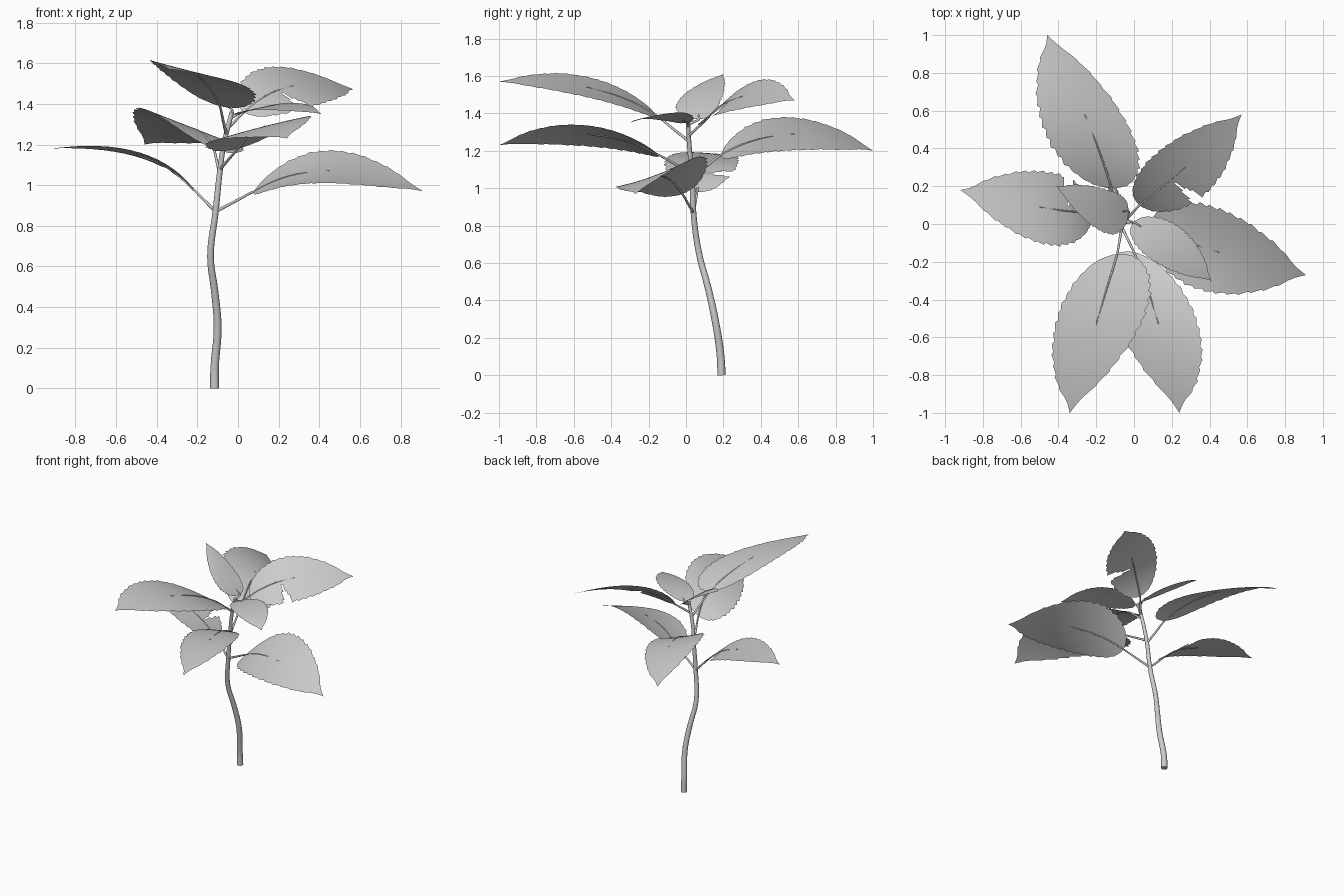
import bpy
import bmesh
from mathutils import Vector

default_cube = bpy.data.objects.get("Cube")
if default_cube:
    bpy.data.objects.remove(default_cube, do_unlink=True)

grey = bpy.data.materials.new("plain grey")
grey.use_nodes = True
grey.diffuse_color = (0.6, 0.6, 0.6, 1)
grey.node_tree.nodes["Principled BSDF"].inputs["Base Color"].default_value = grey.diffuse_color

TEETH = 15          # serrations along each leaf side
STEPS = TEETH * 4   # samples from leaf base to tip
HALF = 6            # samples from midrib to edge

# Half width of a leaf along its length: blunt base, drawn-out tip
PROFILE = [(0, 0.1), (0.03, 0.4), (0.1, 0.64), (0.2, 0.85), (0.35, 1), (0.5, 1),
           (0.65, 0.88), (0.8, 0.6), (0.88, 0.37), (0.94, 0.14), (1, 0)]

# Stem centreline, bottom to top
STEM = [Vector(p) for p in [(-0.115, 0.19, 0), (-0.115, 0.185, 0.1), (-0.1, 0.155, 0.3),
                            (-0.115, 0.115, 0.48), (-0.135, 0.07, 0.65), (-0.11, 0.04, 0.87),
                            (-0.09, 0.033, 1.06), (-0.07, 0.02, 1.2), (-0.03, 0.01, 1.36)]]


def width_at(t):
    for (a, wa), (b, wb) in zip(PROFILE, PROFILE[1:]):
        if t <= b:
            return wa + (wb - wa) * (t - a) / (b - a)
    return 0


def stem_at(z):
    for a, b in zip(STEM, STEM[1:]):
        if z <= b.z:
            return a.lerp(b, (z - a.z) / (b.z - a.z))
    return STEM[-1].copy()


def tube(name, points, start_radius, end_radius):
    """Tapered round tube through the points, turned into a smooth mesh."""
    curve = bpy.data.curves.new(name, "CURVE")
    curve.dimensions = "3D"
    curve.bevel_depth = 1
    curve.bevel_resolution = 6
    curve.resolution_u = 5
    curve.use_fill_caps = True
    spline = curve.splines.new("BEZIER")
    spline.bezier_points.add(len(points) - 1)
    for i, (knot, point) in enumerate(zip(spline.bezier_points, points)):
        knot.co = point
        knot.handle_left_type = knot.handle_right_type = "AUTO"
        knot.radius = start_radius + (end_radius - start_radius) * i / (len(points) - 1)
    curve.materials.append(grey)
    obj = bpy.data.objects.new(name, curve)
    bpy.context.collection.objects.link(obj)
    bpy.ops.object.select_all(action="DESELECT")
    obj.select_set(True)
    bpy.context.view_layer.objects.active = obj
    bpy.ops.object.convert(target="MESH")
    bpy.ops.object.shade_smooth_by_angle()


def leaf(name, stem_z, base, mid, tip, left, right, bite=None, rib=0.5):
    """Curved serrated blade; left and right are edge points beside the midrib centre."""
    base, mid, tip, left, right = map(Vector, (base, mid, tip, left, right))
    control = mid * 2 - (base + tip) / 2
    across = (left - right) / 2
    camber = (left + right) / 2 - mid

    def midrib(t):
        return base * (1 - t) ** 2 + control * 2 * t * (1 - t) + tip * t * t

    bm = bmesh.new()
    rows = []
    for i in range(STEPS + 1):
        t = i / STEPS
        tooth = (i % 4) / 3 - 0.5
        row = []
        for j in range(-HALF, HALF + 1):
            u = j / HALF
            w = width_at(t) * (1 - 0.06 * tooth * abs(u) ** 3)
            row.append(bm.verts.new(midrib(t) + across * u * w + camber * (u * w) ** 2))
        rows.append(row)
    for i in range(STEPS):
        for j in range(2 * HALF):
            u, t = (j + 0.5) / HALF - 1, (i + 0.5) / STEPS
            # Torn notch narrowing inward from the right edge
            if bite and abs(t - bite) < 0.06 * (-u - 0.2):
                continue
            face = bm.faces.new((rows[i][j], rows[i][j + 1], rows[i + 1][j + 1], rows[i + 1][j]))
            face.smooth = True
    bmesh.ops.remove_doubles(bm, verts=bm.verts, dist=0.0001)
    loose = [v for v in bm.verts if not v.link_faces]
    bmesh.ops.delete(bm, geom=loose, context="VERTS")
    mesh = bpy.data.meshes.new(name)
    bm.to_mesh(mesh)
    bm.free()
    mesh.materials.append(grey)
    bpy.context.collection.objects.link(bpy.data.objects.new(name, mesh))

    # Leaf stalk continuing along the blade as its midrib
    start = stem_at(stem_z)
    points = [start, start.lerp(base, 0.5), base, midrib(rib / 2), midrib(rib)]
    tube(name + "_stalk", points, 0.008, 0.003)


tube("stem", STEM, 0.022, 0.011)

# Lower pair
leaf("lower_left_leaf", 0.87, (0.08, -0.02, 0.97), (0.45, -0.15, 1.07), (0.91, -0.27, 0.97),
     (0.48, 0.07, 1.17), (0.4, -0.36, 1.01))
leaf("lower_right_leaf", 0.87, (-0.22, 0.06, 0.98), (-0.5, 0.09, 1.15), (-0.92, 0.18, 1.18),
     (-0.5, -0.1, 1.165), (-0.5, 0.28, 1.14), bite=0.26)

# Middle pair
leaf("middle_back_leaf", 1.06, (-0.12, 0.19, 1.18), (-0.26, 0.58, 1.29), (-0.46, 1, 1.2),
     (-0.49, 0.54, 1.38), (-0.03, 0.52, 1.2))
leaf("middle_front_leaf", 1.08, (0, -0.15, 1.18), (0.13, -0.53, 1.29), (0.24, -1, 1.23),
     (0.35, -0.58, 1.34), (-0.12, -0.48, 1.22))

# Upper pair
leaf("upper_front_leaf", 1.25, (-0.09, -0.16, 1.39), (-0.2, -0.53, 1.54), (-0.34, -1, 1.57),
     (0.05, -0.5, 1.48), (-0.42, -0.55, 1.6))
leaf("upper_back_leaf", 1.28, (0.03, 0.1, 1.36), (0.27, 0.3, 1.49), (0.57, 0.58, 1.47),
     (0.15, 0.4, 1.58), (0.41, 0.19, 1.4), bite=0.36)

# Young leaves at the crown
leaf("crown_left_leaf", 1.33, (0, 0.01, 1.35), (0.2, -0.13, 1.39), (0.41, -0.3, 1.35),
     (0.27, -0.04, 1.405), (0.11, -0.2, 1.37), rib=0.1)
leaf("crown_right_leaf", 1.34, (-0.03, 0.07, 1.37), (-0.2, 0.09, 1.5), (-0.41, 0.2, 1.61),
     (-0.17, -0.04, 1.47), (-0.17, 0.19, 1.48), rib=0.1)
